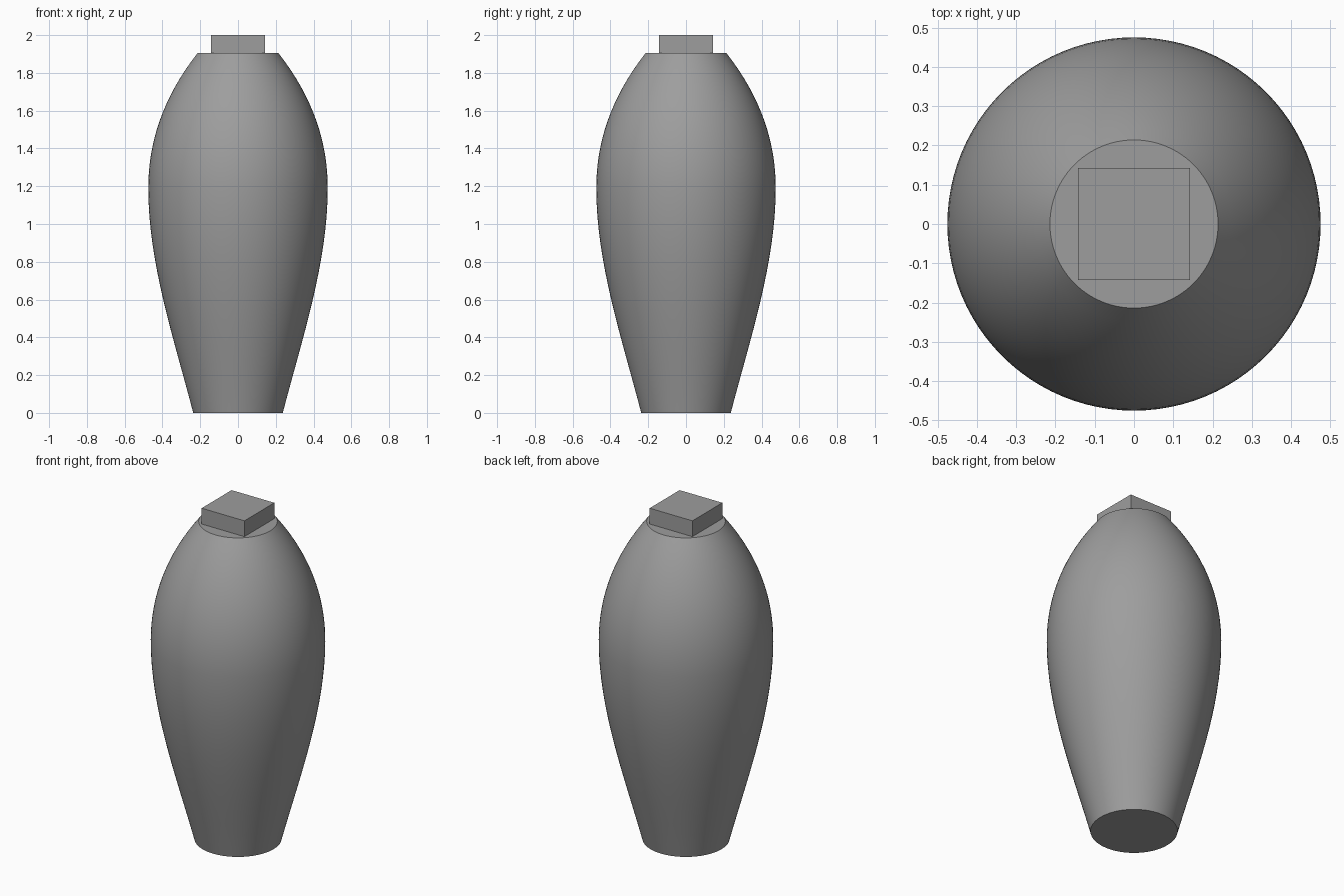
import bpy
import bmesh
import math

if "Cube" in bpy.data.objects:
    bpy.data.objects.remove(bpy.data.objects["Cube"])

SEGMENTS = 96
RINGS = 16
BASE_R, BELLY_R, NECK_R = 0.237, 0.475, 0.214
BELLY_Z, NECK_Z, TOP_Z = 1.19, 1.905, 2.0

grey = bpy.data.materials.new("grey")
grey.diffuse_color = (0.34, 0.34, 0.34, 1)
grey.use_nodes = True
grey.node_tree.nodes["Principled BSDF"].inputs["Base Color"].default_value = grey.diffuse_color


def hermite(a, b, slope_a, slope_b, t):
    return (a * (2*t**3 - 3*t**2 + 1) + b * (3*t**2 - 2*t**3)
            + slope_a * (t**3 - 2*t**2 + t) + slope_b * (t**3 - t**2))


def add_object(name, bm):
    bmesh.ops.recalc_face_normals(bm, faces=bm.faces)
    mesh = bpy.data.meshes.new(name)
    bm.to_mesh(mesh)
    bm.free()
    mesh.materials.append(grey)
    obj = bpy.data.objects.new(name, mesh)
    bpy.context.collection.objects.link(obj)
    return obj


# Vase body: a lower curve flaring to the belly, an upper curve closing to the neck
profile = []
for i in range(RINGS):
    t = i / RINGS
    profile.append((hermite(BASE_R, BELLY_R, 0.31, 0, t), BELLY_Z * t))
for i in range(RINGS + 1):
    t = i / RINGS
    profile.append((hermite(BELLY_R, NECK_R, 0, -0.56, t),
                    BELLY_Z + (NECK_Z - BELLY_Z) * t))

bm = bmesh.new()
rings = []
for r, z in profile:
    angles = [2 * math.pi * k / SEGMENTS for k in range(SEGMENTS)]
    rings.append([bm.verts.new((r * math.cos(a), r * math.sin(a), z)) for a in angles])
for low, high in zip(rings, rings[1:]):
    for k in range(SEGMENTS):
        n = (k + 1) % SEGMENTS
        bm.faces.new((low[k], low[n], high[n], high[k]))
bm.faces.new(rings[0])
bm.faces.new(rings[-1])
body = add_object("vase_body", bm)
bpy.context.view_layer.objects.active = body
body.select_set(True)
bpy.ops.object.shade_smooth_by_angle(angle=math.radians(30))

# Square stopper block on the neck
bm = bmesh.new()
bmesh.ops.create_cube(bm, size=1)
bmesh.ops.scale(bm, vec=(0.284, 0.284, TOP_Z - NECK_Z), verts=bm.verts)
bmesh.ops.translate(bm, vec=(0, 0, (TOP_Z + NECK_Z) / 2), verts=bm.verts)
add_object("square_stopper", bm)
